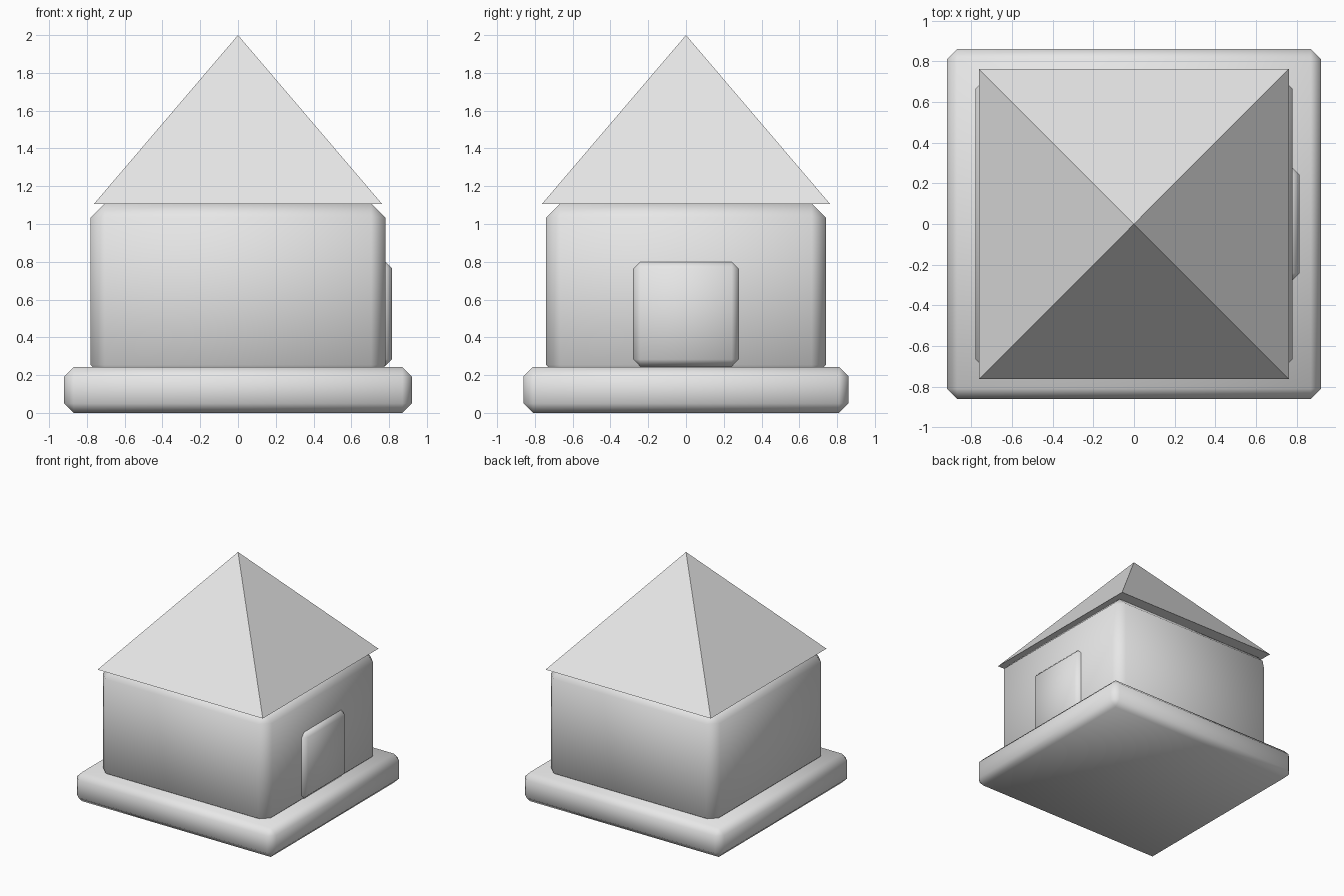
import bpy
import bmesh
import math
from mathutils import Matrix, Vector

old = bpy.data.objects.get("Cube")
if old:
    bpy.data.objects.remove(old, do_unlink=True)

# One plain grey for the whole house
grey = bpy.data.materials.new("light grey")
grey.use_nodes = True
color = (0.8, 0.8, 0.8, 1)
grey.diffuse_color = color
grey.node_tree.nodes["Principled BSDF"].inputs["Base Color"].default_value = color


def finish(name, bm, smooth):
    mesh = bpy.data.meshes.new(name)
    for face in bm.faces:
        face.smooth = smooth
    bm.to_mesh(mesh)
    bm.free()
    mesh.materials.append(grey)
    obj = bpy.data.objects.new(name, mesh)
    bpy.context.collection.objects.link(obj)
    return obj


def soft_box(name, low, high, bevel):
    """Box between two corners with a single softly shaded bevel."""
    low, high = Vector(low), Vector(high)
    bm = bmesh.new()
    bmesh.ops.create_cube(bm, size=1)
    bmesh.ops.scale(bm, vec=high - low, verts=bm.verts)
    bmesh.ops.translate(bm, vec=(low + high) / 2, verts=bm.verts)
    bmesh.ops.bevel(bm, geom=bm.edges[:], offset=bevel, segments=1,
                    affect='EDGES', profile=0.5)
    return finish(name, bm, True)


# Plinth, walls and the door on the left side
soft_box("base_slab", (-0.92, -0.86, 0), (0.92, 0.86, 0.243), 0.05)
soft_box("walls", (-0.78, -0.74, 0.18), (0.78, 0.74, 1.11), 0.075)
soft_box("door", (0.69, -0.28, 0.245), (0.815, 0.28, 0.803), 0.038)

# Pyramid roof with a flat underside
half, eaves, peak = 0.762, 1.107, 2.0
bm = bmesh.new()
bmesh.ops.create_cone(bm, cap_ends=True, segments=4, radius1=half * math.sqrt(2),
                      radius2=0, depth=peak - eaves)
bmesh.ops.remove_doubles(bm, verts=bm.verts, dist=0.0001)
turn = Matrix.Rotation(math.radians(45), 4, 'Z')
bmesh.ops.transform(bm, matrix=Matrix.Translation((0, 0, (peak + eaves) / 2)) @ turn,
                    verts=bm.verts)
# Square the eaves to the walls
if max(v.co.x for v in bm.verts) > half * 1.2:
    bmesh.ops.rotate(bm, matrix=turn.to_3x3(), verts=bm.verts)
finish("roof", bm, False)
